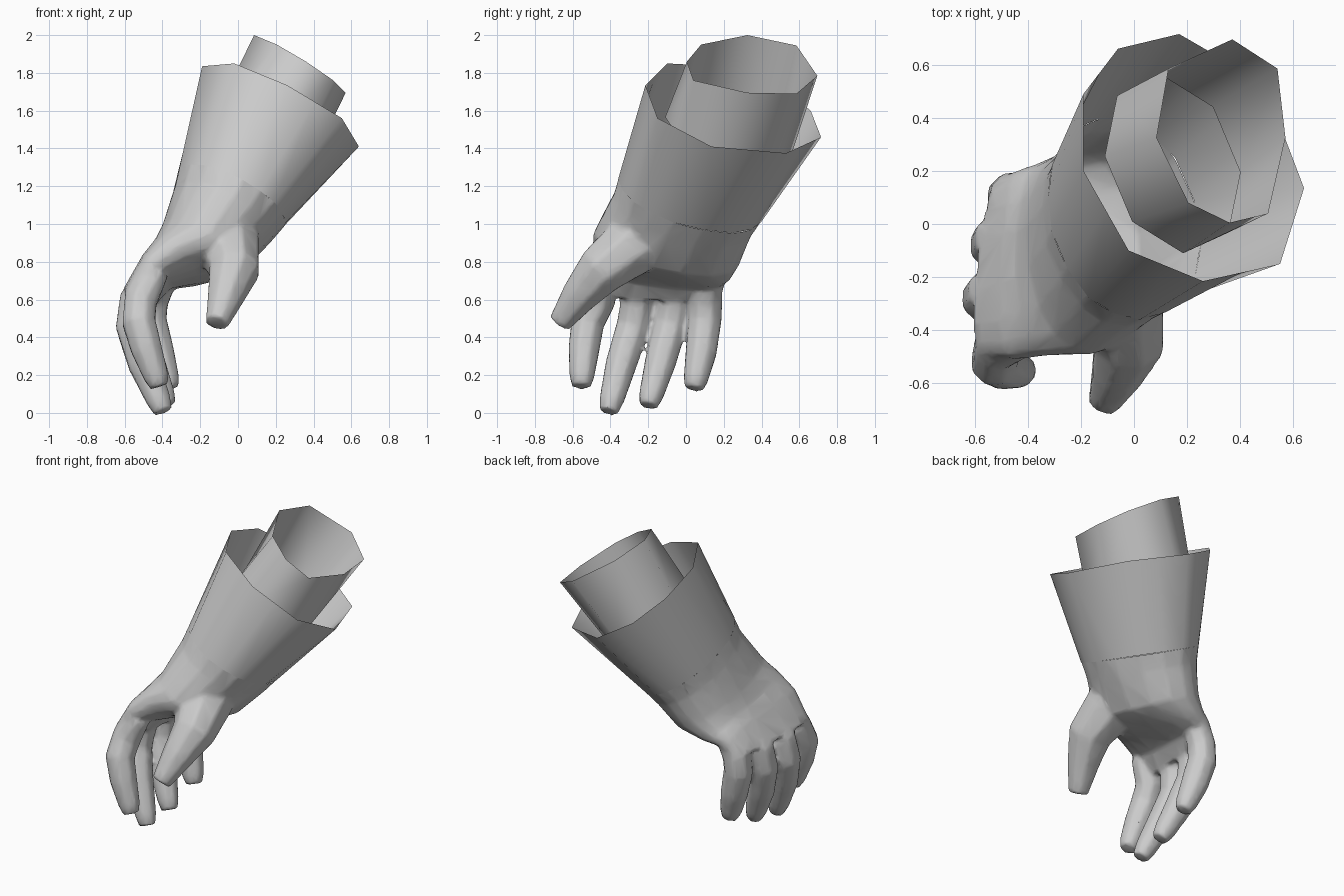
import bpy, bmesh, math
from mathutils import Vector as V

if "Cube" in bpy.data.objects:
    bpy.data.objects.remove(bpy.data.objects["Cube"])

gray = bpy.data.materials.new("neutral_gray")
gray.diffuse_color = (0.6, 0.6, 0.6, 1)
gray.use_nodes = True
gray.node_tree.nodes["Principled BSDF"].inputs["Base Color"].default_value = gray.diffuse_color


def activate(ob):
    bpy.ops.object.select_all(action='DESELECT')
    bpy.context.view_layer.objects.active = ob
    ob.select_set(True)


def loft(name, rings, start=False, end=False, angle=60):
    """Skin a list of equal-length rings; optionally close either end."""
    n, m = len(rings[0]), len(rings) - 1
    verts = [p for r in rings for p in r]
    faces = [(i * n + j, i * n + (j + 1) % n, (i + 1) * n + (j + 1) % n, (i + 1) * n + j)
             for i in range(m) for j in range(n)]
    if start:
        faces.append(tuple(reversed(range(n))))
    if end:
        faces.append(tuple(m * n + j for j in range(n)))
    me = bpy.data.meshes.new(name)
    me.from_pydata(verts, [], faces)
    me.materials.append(gray)
    bm = bmesh.new()
    bm.from_mesh(me)
    bmesh.ops.recalc_face_normals(bm, faces=bm.faces)
    bm.to_mesh(me)
    bm.free()
    ob = bpy.data.objects.new(name, me)
    bpy.context.collection.objects.link(ob)
    activate(ob)
    bpy.ops.object.shade_smooth_by_angle(angle=math.radians(angle))
    return ob


def refine(pts):
    """Add a midpoint on every side of a closed polygon."""
    out = []
    for i, p in enumerate(pts):
        out += [p, (p + pts[(i + 1) % len(pts)]) / 2]
    return out


# Flared cuff of the glove
rim = [V(p) for p in [(.26, -.215, 1.735), (.55, -.15, 1.56), (.64, .135, 1.41),
                      (.49, .53, 1.375), (.17, .715, 1.46), (-.06, .66, 1.6),
                      (-.19, .49, 1.74), (-.19, .2, 1.835), (-.02, -.1, 1.85)]]
rim = refine(rim)
mid = sum(rim, V()) / len(rim)
U, W = V((-.14, .954, -.264)), V((.88, 0, -.47))
AXIS = V((.45, .3, .84)).normalized()
angles = [math.atan2((p - mid).dot(W), (p - mid).dot(U)) for p in rim]


def section(c, u, w, ru, rw, power):
    """Rounded cross-section with half widths ru along u and rw along w."""
    c, u, w = V(c), V(u).normalized(), V(w).normalized()
    f = lambda t: math.copysign(abs(t) ** power, t)
    return [c + u * ru * f(math.cos(a)) + w * rw * f(math.sin(a)) for a in angles]


wrist = section((-.08, -.02, 1.05), U, W, .383, .295, 1)
blend = lambda t: [a.lerp(b, t) for a, b in zip(rim, wrist)]
seam = blend(.85)
loft("glove_cuff", [rim, seam])

# Forearm tube, open at both ends; its lower end is cut square to the arm
top = [V(p) for p in [(.085, .325, 2), (.13, .585, 1.945), (.37, .695, 1.785),
                      (.54, .585, 1.69), (.57, .325, 1.695), (.505, .04, 1.76),
                      (.36, .005, 1.86), (.205, .08, 1.95)]]
centre = V((.145, .225, 1.47))
low = []
for k in range(8):
    a = math.radians(180 - 45 * k)
    x, y = .255 * math.cos(a) - .04 * math.sin(a), .335 * math.sin(a) - .03 * math.cos(a)
    low.append(centre + V((x, y, -.537 * x - .353 * y)))
loft("forearm", [top, low], angle=75)

# Palm and back of the hand
palm = [blend(.65), wrist]
palm.append(section((-.19, -.105, .87), (-.08, .96, -.2), (.87, 0, -.5), .395, .245, .95))
palm.append(section((-.33, -.13, .80), (0, .95, -.2), (.75, 0, -.65), .375, .15, .85))
palm.append(section((-.43, -.15, .745), (.06, .97, -.12), (.68, 0, -.72), .365, .1, .75))
palm.append(section((-.515, -.165, .62), (.1, .99, -.04), (.93, 0, -.3), .345, .085, .7))
hand = loft("glove_hand", palm, True, True)


def digit(name, pts, radii, n=8):
    """Closed tapering tube through the given points."""
    rings = []
    for i, r in enumerate(radii):
        t = (pts[min(i + 1, len(pts) - 1)] - pts[max(i - 1, 0)]).normalized()
        d = V((1, 0, 0))
        d = (d - t * d.dot(t)).normalized()
        s = t.cross(d)
        rings.append([pts[i] + (s * math.cos(a) + d * math.sin(a)) * r
                      for a in (math.tau * (k + .5) / n for k in range(n))])
    return loft(name, rings, True, True)


def finger(name, knuckle, bend, middle, tip):
    """Four fingers share one radius profile; the root is buried in the palm."""
    k, b, m, t = V(knuckle), V(bend), V(middle), V(tip)
    pts = [k + V((.085, .02, .15)), k, b, m, m.lerp(t, .73), t]
    return digit(name, pts, (.07, .094, .094, .088, .07, .053))


digits = [
    finger("index_finger", (-.515, -.46, .6), (-.525, -.52, .48), (-.485, -.54, .34), (-.415, -.555, .14)),
    finger("middle_finger", (-.54, -.255, .6), (-.56, -.28, .46), (-.5, -.343, .26), (-.395, -.41, .006)),
    finger("ring_finger", (-.515, -.055, .6), (-.53, -.08, .47), (-.47, -.135, .27), (-.375, -.2, .038)),
    finger("little_finger", (-.455, .105, .6), (-.465, .1, .49), (-.42, .08, .32), (-.36, .042, .128))]
thumb_path = [(-.1, -.1, 1), (-.05, -.28, .89), (-.02, -.45, .755),
              (-.065, -.565, .62), (-.112, -.67, .475)]
digits.append(digit("thumb", [V(p) for p in thumb_path], (.16, .175, .14, .102, .064)))

# Fuse the fingers into the palm with soft webs, then thin the mesh out
activate(hand)
for d in digits:
    d.select_set(True)
bpy.ops.object.join()
mod = hand.modifiers.new("fuse", 'REMESH')
mod.mode, mod.voxel_size = 'VOXEL', .014
mod = hand.modifiers.new("soften", 'SMOOTH')
mod.factor, mod.iterations = .5, 5
mod = hand.modifiers.new("thin", 'DECIMATE')
mod.ratio = .12
for m in list(hand.modifiers):
    bpy.ops.object.modifier_apply(modifier=m.name)

# Trim the hand where it meets the cuff so the glove stays hollow
bm = bmesh.new()
bm.from_mesh(hand.data)
bmesh.ops.bisect_plane(bm, geom=bm.verts[:] + bm.edges[:] + bm.faces[:],
                       plane_co=sum(seam, V()) / len(seam), plane_no=AXIS, clear_outer=True)
bm.to_mesh(hand.data)
bm.free()
activate(hand)
bpy.ops.object.shade_smooth_by_angle(angle=math.radians(60))
